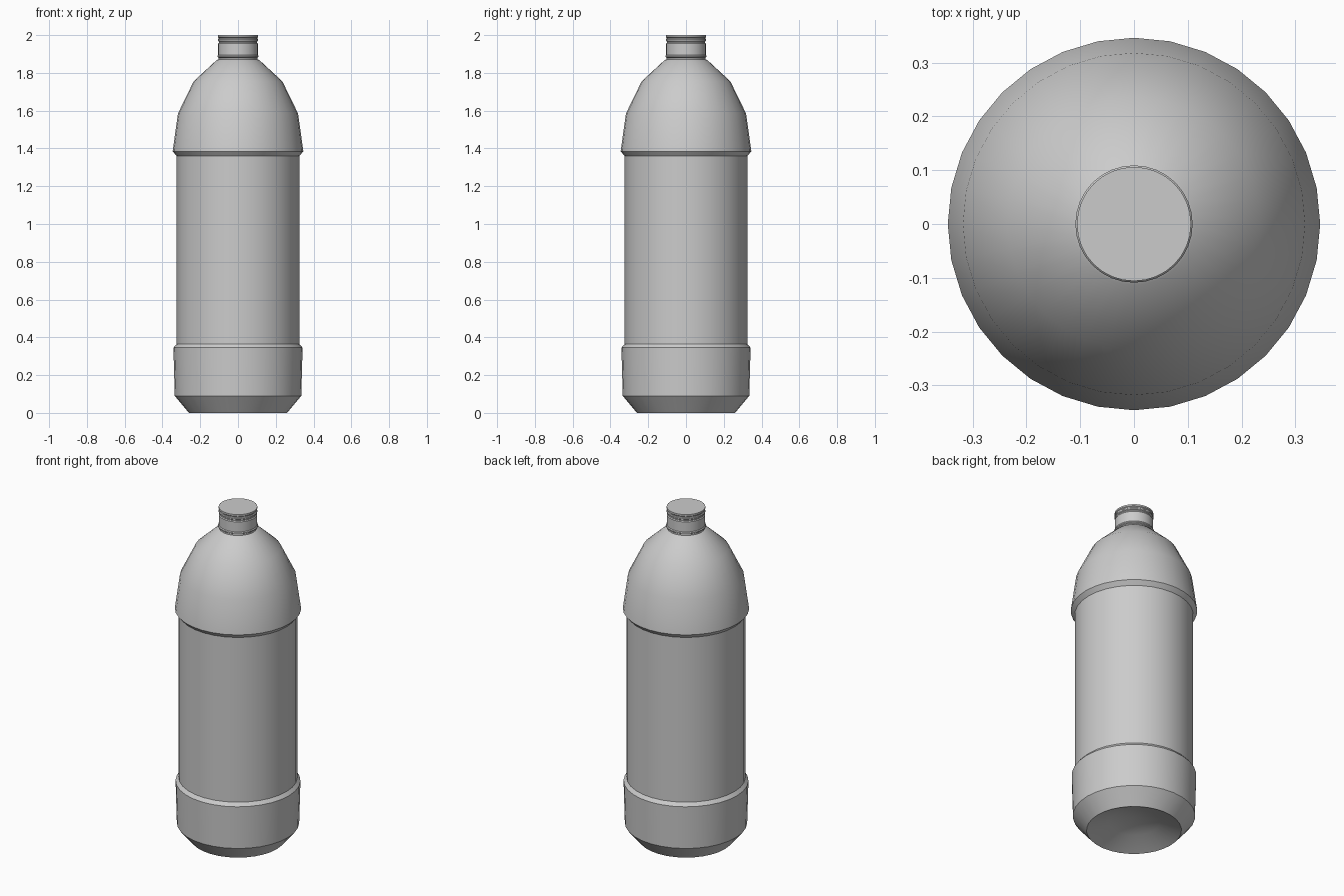
import bpy, bmesh, math

if "Cube" in bpy.data.objects:
    bpy.data.objects.remove(bpy.data.objects["Cube"])

SIDES = 32


def lathe(name, profile, sides=SIDES):
    """Revolve (radius, height) points around z; radius 0 makes a pole."""
    bm = bmesh.new()
    rings = []
    for r, z in profile:
        if r == 0:
            rings.append([bm.verts.new((0, 0, z))] * sides)
        else:
            rings.append([bm.verts.new((r * math.cos(2 * math.pi * i / sides),
                                        r * math.sin(2 * math.pi * i / sides), z))
                          for i in range(sides)])
    for a, b in zip(rings, rings[1:]):
        for i in range(sides):
            j = (i + 1) % sides
            corners = list(dict.fromkeys((a[i], a[j], b[j], b[i])))
            bm.faces.new(corners)
    bmesh.ops.recalc_face_normals(bm, faces=bm.faces)
    mesh = bpy.data.meshes.new(name)
    bm.to_mesh(mesh)
    bm.free()
    obj = bpy.data.objects.new(name, mesh)
    bpy.context.collection.objects.link(obj)
    bpy.ops.object.select_all(action='DESELECT')
    obj.select_set(True)
    bpy.context.view_layer.objects.active = obj
    bpy.ops.object.shade_smooth_by_angle(angle=math.radians(30))
    return obj


# Dimpled base, lower band, label recess and shoulder
base = [(0, 0.08), (0.14, 0.05), (0.26, 0.0), (0.335, 0.09), (0.342, 0.345), (0.325, 0.365)]
shoulder = [(0.325, 1.36), (0.346, 1.385), (0.318, 1.585), (0.235, 1.755), (0.113, 1.868)]

# Neck with a collar at its foot and thread grooves below the closed top
neck = [(0.103, 1.872), (0.103, 1.88), (0.109, 1.884), (0.109, 1.89), (0.105, 1.895),
        (0.105, 1.955), (0.101, 1.96), (0.101, 1.966), (0.106, 1.97), (0.106, 1.977),
        (0.102, 1.981), (0.102, 1.986), (0.106, 1.99), (0.106, 2.0), (0, 2.0)]

lathe("bottle", base + shoulder + neck)
